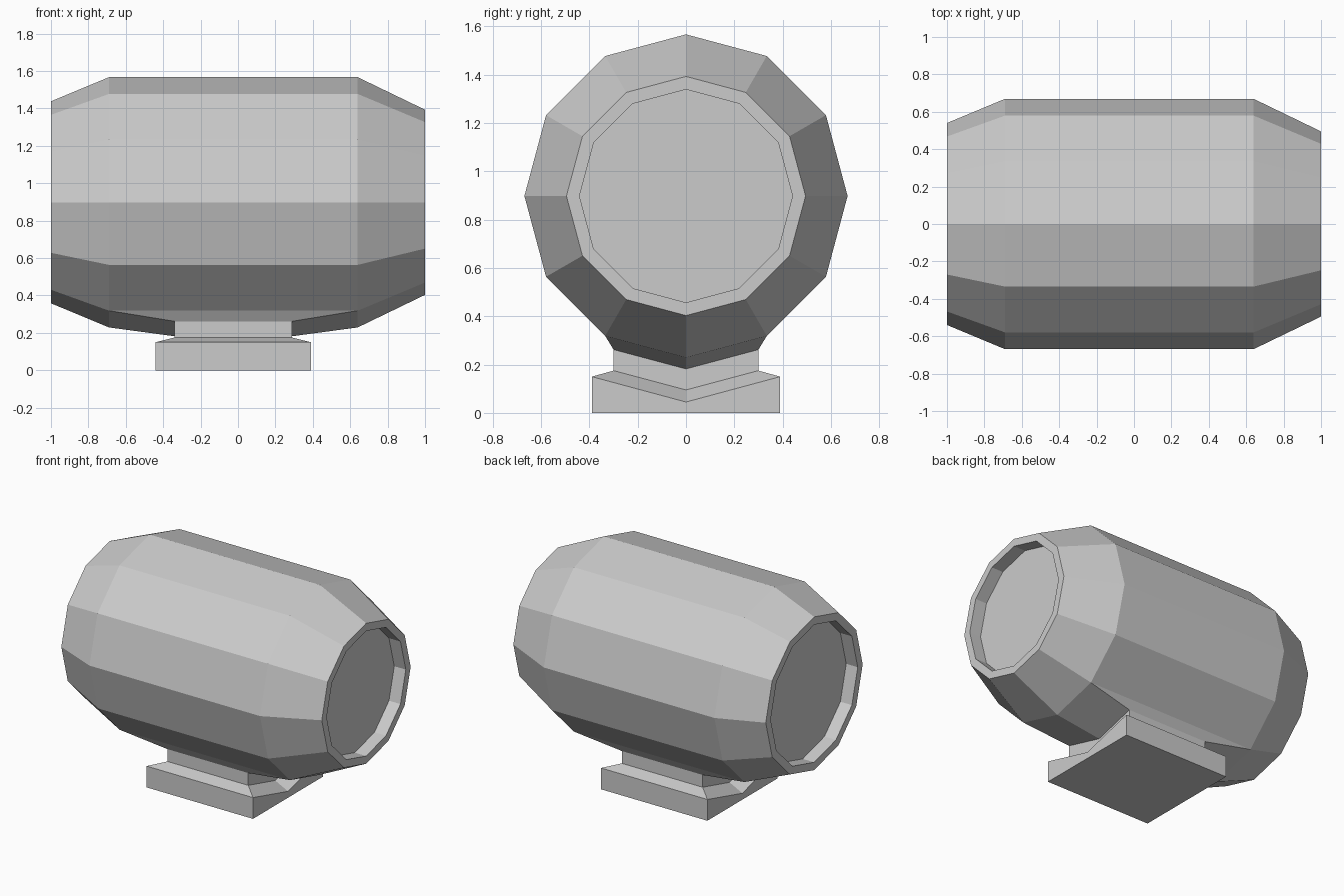
import bpy, bmesh
from math import sin, cos, tau

if "Cube" in bpy.data.objects:
    bpy.data.objects.remove(bpy.data.objects["Cube"])

SIDES, AXIS_Z, RADIUS = 12, 0.898, 0.669


def loft(name, rings, cap_start, cap_end, skip=lambda ring, side: False):
    """Join closed rings of points with flat faces and cap the ends."""
    bm = bmesh.new()
    loops = [[bm.verts.new(p) for p in ring] for ring in rings]
    for i, (a, b) in enumerate(zip(loops, loops[1:])):
        n = len(a)
        for k in range(n):
            if not skip(i, k):
                bm.faces.new((a[k], a[(k + 1) % n], b[(k + 1) % n], b[k]))
    if cap_start:
        bm.faces.new(loops[0])
    if cap_end:
        bm.faces.new(loops[-1])
    bmesh.ops.recalc_face_normals(bm, faces=bm.faces)
    mesh = bpy.data.meshes.new(name)
    bm.to_mesh(mesh)
    bm.free()
    obj = bpy.data.objects.new(name, mesh)
    bpy.context.collection.objects.link(obj)
    return obj


def circle(x, r):
    # first point is at the bottom
    return [(x, r * sin(tau * k / SIDES), AXIS_Z - r * cos(tau * k / SIDES))
            for k in range(SIDES)]


def stand_ring(x0, x1, y, z_side, z_mid):
    return [(x0, -y, z_side), (x0, 0, z_mid), (x0, y, z_side),
            (x1, y, z_side), (x1, 0, z_mid), (x1, -y, z_side)]


# Barrel with a recessed disc at each end, open underneath where the stand joins
barrel_profile = [(-0.91, 0.485), (-1, 0.485), (-1, 0.54), (-0.69, RADIUS),
                  (0.64, RADIUS), (1, 0.495), (1, 0.441), (0.91, 0.441)]
loft("barrel", [circle(x, r) for x, r in barrel_profile], True, True,
     lambda ring, side: ring == 3 and side in (0, SIDES - 1))

# Stand: sloped underside, neck, flared shoulder and flat-bottomed foot
side_y = RADIUS * sin(tau / SIDES)
side_z = AXIS_Z - RADIUS * cos(tau / SIDES)
stand_rings = [
    stand_ring(-0.69, 0.64, side_y, side_z, AXIS_Z - RADIUS),
    stand_ring(-0.34, 0.29, 0.30, 0.262, 0.182),
    stand_ring(-0.34, 0.29, 0.30, 0.175, 0.095),
    stand_ring(-0.44, 0.39, 0.39, 0.15, 0.045),
    stand_ring(-0.44, 0.39, 0.39, 0, 0),
]
loft("stand", stand_rings, False, True)

# The open stand shell needs its faces turned outward
stand = bpy.data.objects["stand"].data
if stand.polygons[-1].normal.z > 0:
    stand.flip_normals()
